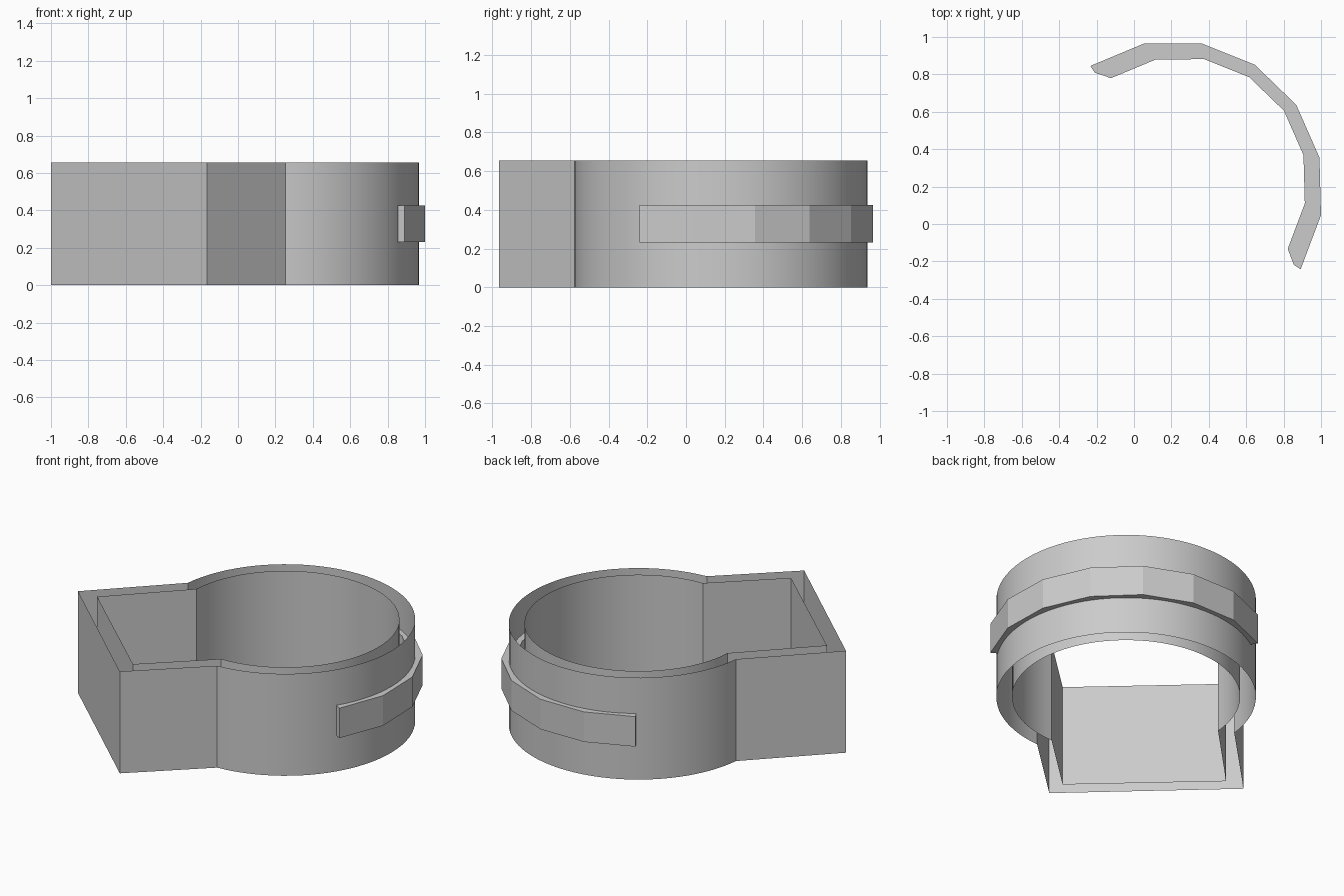
import bpy
import bmesh
from math import radians, cos, sin, atan2, pi

if "Cube" in bpy.data.objects:
    bpy.data.objects.remove(bpy.data.objects["Cube"], do_unlink=True)

HEIGHT = 0.655
CENTRE = (0.211, 0.18, 0)  # ring axis
TURN = radians(42.9)       # direction from box to ring

grey = bpy.data.materials.new("plain_grey")
grey.use_nodes = True
grey.diffuse_color = (0.6, 0.6, 0.6, 1)
grey.node_tree.nodes["Principled BSDF"].inputs["Base Color"].default_value = (0.6, 0.6, 0.6, 1)


def polar(r, a, shift=0):
    """Point on a circle whose centre is moved along the middle of the strip."""
    return (r * cos(a) + shift * cos(MID), r * sin(a) + shift * sin(MID))


def extrude_outline(name, outline, z0, z1, capped=False, inward=False):
    """Raise a closed counter-clockwise outline into upright walls."""
    bm = bmesh.new()
    low = [bm.verts.new((x, y, z0)) for x, y in outline]
    high = [bm.verts.new((x, y, z1)) for x, y in outline]
    n = len(outline)
    for i in range(n):
        j = (i + 1) % n
        face = bm.faces.new((low[i], low[j], high[j], high[i]))
        if inward:
            face.normal_flip()
    if capped:
        bm.faces.new(high)
        bm.faces.new(low[::-1])
    mesh = bpy.data.meshes.new(name)
    bm.to_mesh(mesh)
    bm.free()
    obj = bpy.data.objects.new(name, mesh)
    obj.location = CENTRE
    obj.rotation_euler.z = TURN
    mesh.materials.append(grey)
    bpy.context.collection.objects.link(obj)
    return obj


def keyhole(near_joint, far_joint, far_corner, near_corner, steps=60):
    """Round ring between two joints, opening into a slightly skewed box."""
    r = (near_joint[0] ** 2 + near_joint[1] ** 2) ** 0.5
    start = atan2(near_joint[1], near_joint[0])
    stop = atan2(far_joint[1], far_joint[0])
    arc = [(r * cos(a), r * sin(a))
           for a in (start + (stop - start) * i / steps for i in range(steps + 1))]
    return arc + [far_corner, near_corner]


# Open-topped double shell
outer_plan = keyhole((-0.482, -0.583), (-0.493, 0.573), (-1.144, 0.547), (-1.055, -0.583))
inner_plan = keyhole((-0.446, -0.493), (-0.457, 0.483), (-1.044, 0.457), (-0.965, -0.493))
walls = [extrude_outline("outer_wall", outer_plan, 0, HEIGHT),
         extrude_outline("inner_wall", inner_plan, 0, HEIGHT, inward=True)]
bpy.ops.object.select_all(action="DESELECT")
for wall in walls:
    wall.select_set(True)
    bpy.context.view_layer.objects.active = wall
bpy.ops.object.shade_smooth_by_angle(angle=radians(25))

# Faceted strip hugging the ring, with bevelled inner ends
MID = radians(3.1)
STEP = pi / 8.1
angles = [MID + (i - 3.5) * STEP for i in range(8)]
outer = [polar(0.80, a) for a in angles]
inner = [polar(0.672, a, shift=0.057) for a in reversed(angles)]
far_end, near_end = polar(0.757, angles[-1]), polar(0.757, angles[0])
extrude_outline("grip_strip", outer + [far_end] + inner + [near_end], 0.232, 0.425, capped=True)
